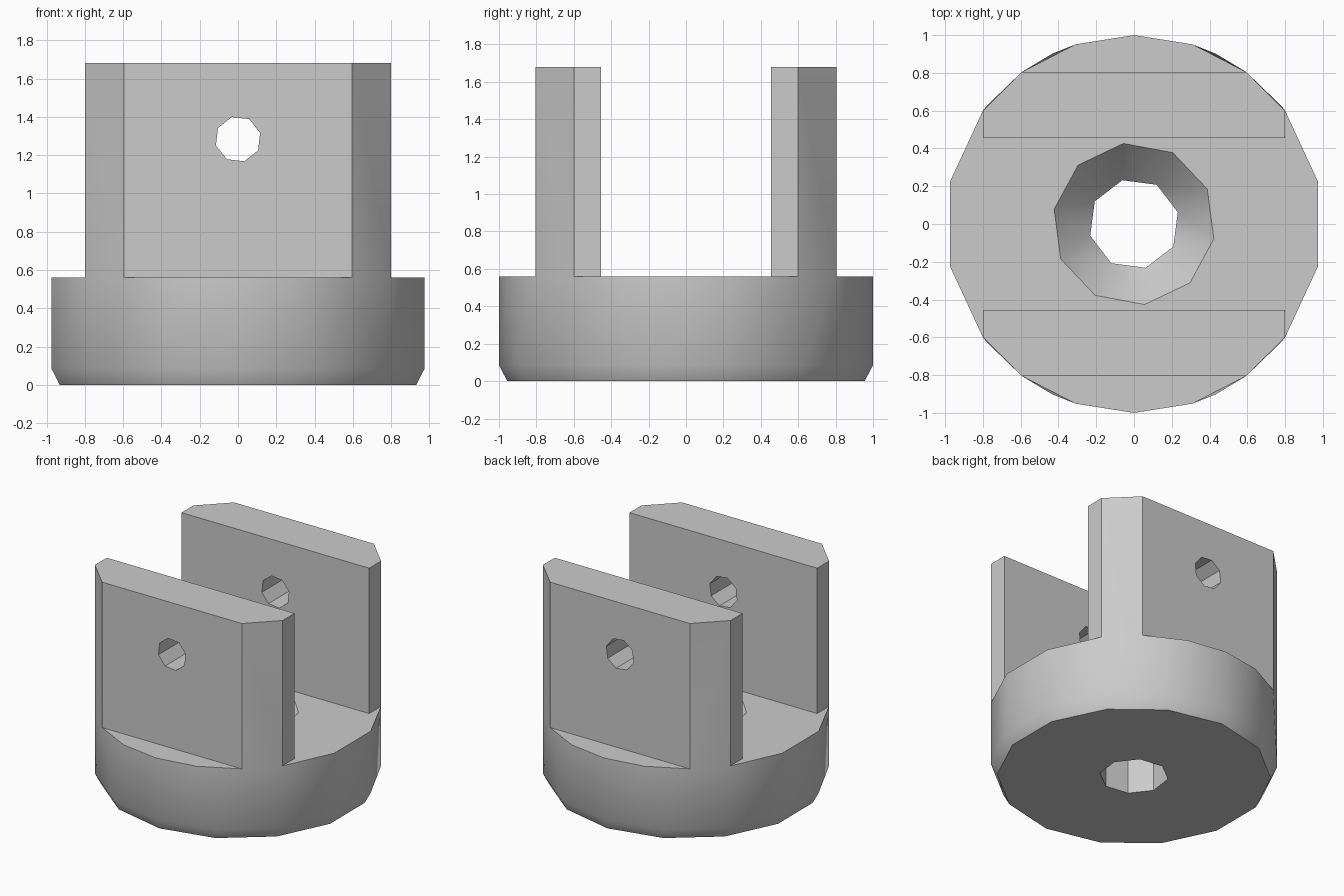
import bpy, bmesh, math

if "Cube" in bpy.data.objects:
    bpy.data.objects.remove(bpy.data.objects["Cube"], do_unlink=True)

metal = bpy.data.materials.new("plain grey")
metal.use_nodes = True
grey = (0.6, 0.6, 0.6, 1)
metal.diffuse_color = grey
metal.node_tree.nodes["Principled BSDF"].inputs["Base Color"].default_value = grey


def polygon(sides, radius, z, offset=0):
    """Points of a regular polygon lying flat at height z."""
    angles = [math.radians(offset) + math.tau * i / sides for i in range(sides)]
    return [(radius * math.cos(a), radius * math.sin(a), z) for a in angles]


def solid(name, points):
    """Convex solid wrapped around a set of points."""
    bm = bmesh.new()
    for p in points:
        bm.verts.new(p)
    bmesh.ops.convex_hull(bm, input=bm.verts[:])
    bmesh.ops.dissolve_limit(bm, angle_limit=0.002, verts=bm.verts[:], edges=bm.edges[:])
    bmesh.ops.recalc_face_normals(bm, faces=bm.faces[:])
    mesh = bpy.data.meshes.new(name)
    bm.to_mesh(mesh)
    bm.free()
    mesh.materials.append(metal)
    obj = bpy.data.objects.new(name, mesh)
    bpy.context.collection.objects.link(obj)
    return obj


def combine(target, tool, operation):
    """Apply a boolean and discard the tool object."""
    mod = target.modifiers.new(operation.lower(), "BOOLEAN")
    mod.operation = operation
    mod.solver = "EXACT"
    mod.object = tool
    bpy.context.view_layer.objects.active = target
    bpy.ops.object.modifier_apply(modifier=mod.name)
    bpy.data.objects.remove(tool, do_unlink=True)


BASE_TOP, FORK_TOP = 0.56, 1.68

# Round base: chamfered 14-sided foot rising to a rim that meets the fork corners
quarter = [(0.31, 0.951), (0.595, 0.804), (0.8, 0.6), (0.975, 0.2225)]
rim = [(sx * x, sy * y, BASE_TOP) for x, y in quarter for sx in (1, -1) for sy in (1, -1)]
rim += [(0, 1, BASE_TOP), (0, -1, BASE_TOP)]
foot = polygon(14, 0.955, 0, 90) + polygon(14, 1, 0.085, 90)
clevis = solid("clevis", foot + rim)

# Two upright fork plates with chamfered outer corners
outline = [(0.8, 0.455), (0.8, 0.6), (0.595, 0.804)]
for name, side in (("back_plate", 1), ("front_plate", -1)):
    plate = solid(name, [(sx * x, side * y, z) for x, y in outline
                         for sx in (1, -1) for z in (BASE_TOP, FORK_TOP)])
    combine(clevis, plate, "UNION")

# Centre bore with a flared mouth
bore = polygon(8, 0.24, -0.1, 15) + polygon(8, 0.24, 0.45, 15)
combine(clevis, solid("bore_cutter", bore), "DIFFERENCE")
flare = (polygon(8, 0.24, 0.35, 15) + polygon(10, 0.43, BASE_TOP, 25.5)
         + polygon(10, 0.43, 0.7, 25.5))
combine(clevis, solid("flare_cutter", flare), "DIFFERENCE")

# Cross pin hole through both plates
pin = [(x, y, z + 1.283) for x, z, _ in polygon(8, 0.12, 0, 16) for y in (-1.2, 1.2)]
combine(clevis, solid("pin_cutter", pin), "DIFFERENCE")

# Smooth shading with crisp edges
bpy.ops.object.select_all(action="DESELECT")
clevis.select_set(True)
bpy.context.view_layer.objects.active = clevis
bpy.ops.object.shade_smooth_by_angle(angle=math.radians(30))
